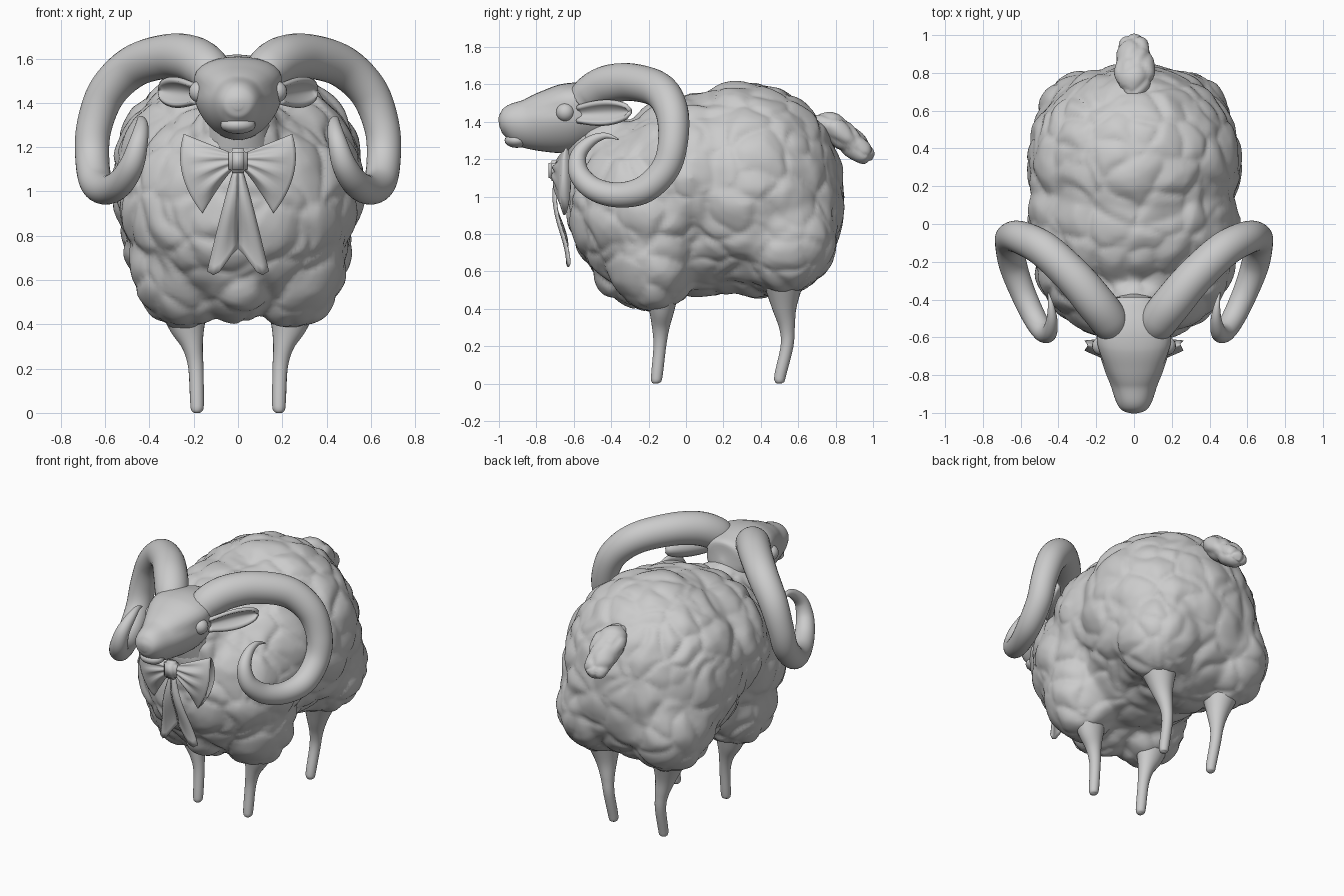
import bpy, bmesh, math
from mathutils import Vector, Matrix, noise

if "Cube" in bpy.data.objects:
    bpy.data.objects.remove(bpy.data.objects["Cube"])


def finish(bm, name, mirror=False):
    bmesh.ops.recalc_face_normals(bm, faces=bm.faces)
    me = bpy.data.meshes.new(name)
    bm.to_mesh(me)
    bm.free()
    for p in me.polygons:
        p.use_smooth = True
    ob = bpy.data.objects.new(name, me)
    bpy.context.collection.objects.link(ob)
    if mirror:
        ob.modifiers.new("mirror", "MIRROR").use_mirror_merge = False
    return ob


def ellipsoid(bm, c, r, seg=32):
    m = Matrix.Translation(c) @ Matrix.Diagonal((*r, 1))
    bmesh.ops.create_uvsphere(bm, u_segments=seg, v_segments=seg // 2, radius=1, matrix=m)


def skin(bm, rings, cap=True):
    rows = [[bm.verts.new(p) for p in ring] for ring in rings]
    n = len(rows[0])
    for a, b in zip(rows, rows[1:]):
        for i in range(n):
            bm.faces.new((a[i], a[(i + 1) % n], b[(i + 1) % n], b[i]))
    if cap:
        bm.faces.new(rows[0][::-1])
        bm.faces.new(rows[-1])


def loft(bm, pts, side=(1, 0, 0), sub=6, seg=24):
    """Smooth tube through (x, y, z, radius along side, other radius)."""
    pts = [p if len(p) == 5 else (*p, p[3]) for p in pts]
    path = []
    for i in range(len(pts) - 1):
        p0, p1, p2, p3 = (pts[max(0, min(len(pts) - 1, i + k))] for k in (-1, 0, 1, 2))
        for s in range(sub):
            t = s / sub
            path.append([0.5 * (2 * b + (c - a) * t + (2 * a - 5 * b + 4 * c - d) * t * t
                         + (3 * b - a - 3 * c + d) * t ** 3) for a, b, c, d in zip(p0, p1, p2, p3)])
    path.append(list(pts[-1]))
    pos = [Vector(p[:3]) for p in path]
    u = Vector(side)
    rings = []
    for i, p in enumerate(path):
        t = (pos[min(i + 1, len(pos) - 1)] - pos[max(i - 1, 0)]).normalized()
        u = (u - t * u.dot(t)).normalized()
        v = t.cross(u)
        rings.append([pos[i] + u * (math.cos(a) * max(p[3], .002)) + v * (math.sin(a) * max(p[4], .002))
                      for a in (2 * math.pi * k / seg for k in range(seg))])
    skin(bm, rings)


def woolly(me, amp, scale):
    """Push vertices out into rounded wool clumps."""
    me.update()
    moves = []
    for v in me.vertices:
        q = v.co * scale + noise.noise_vector(v.co * 5) * 0.35
        d = noise.voronoi(q)[0]
        puff = min(1, 1.7 * (d[1] - d[0])) ** 0.6
        moves.append(v.co + v.normal * amp * (puff - 0.4))
    for v, co in zip(me.vertices, moves):
        v.co = co


# Fleece: blended ellipsoids, remeshed into one skin
bm = bmesh.new()
ellipsoid(bm, (0, .32, 1.05), (.57, .52, .56))
ellipsoid(bm, (0, .42, .98), (.53, .43, .52))
ellipsoid(bm, (0, -.18, .94), (.53, .45, .48))
ellipsoid(bm, (0, .03, 1.10), (.56, .44, .45))
ellipsoid(bm, (0, .1, .82), (.42, .5, .35))
ellipsoid(bm, (0, -.25, .66), (.2, .26, .25))
ellipsoid(bm, (0, -.42, 1.2), (.22, .2, .25))
for s in (-1, 1):
    ellipsoid(bm, (s * .26, .53, .79), (.26, .28, .31))
    ellipsoid(bm, (s * .24, -.18, .70), (.25, .25, .32))
fleece = finish(bm, "fleece_body")
rm = fleece.modifiers.new("remesh", "REMESH")
rm.mode, rm.voxel_size = "VOXEL", 0.018
sm = fleece.modifiers.new("smooth", "SMOOTH")
sm.factor, sm.iterations = 0.5, 10
dg = bpy.context.evaluated_depsgraph_get()
me = bpy.data.meshes.new_from_object(fleece.evaluated_get(dg))
fleece.modifiers.clear()
fleece.data = me
woolly(me, 0.027, 5)
for p in me.polygons:
    p.use_smooth = True
sm = fleece.modifiers.new("soften", "SMOOTH")
sm.factor, sm.iterations = 0.5, 3

# Tail
bm = bmesh.new()
loft(bm, [(0, .66, 1.40, .01), (0, .69, 1.40, .05, .04), (0, .78, 1.37, .10, .07), (0, .87, 1.30, .095, .07),
          (0, .95, 1.23, .075, .055), (0, .98, 1.205, .05, .035), (0, .992, 1.195, .005)], sub=8, seg=40)
woolly(finish(bm, "tail").data, 0.016, 9)

# Legs
bm = bmesh.new()
loft(bm, [(.185, -.16, 0, .012), (.185, -.16, .012, .026), (.185, -.155, .05, .031), (.19, -.14, .2, .034),
          (.205, -.135, .3, .047), (.23, -.13, .4, .085, .07), (.25, -.13, .52, .12, .1)])
finish(bm, "front_legs", True)
bm = bmesh.new()
loft(bm, [(.185, .50, 0, .012), (.185, .50, .012, .026), (.185, .505, .05, .031), (.19, .54, .2, .034),
          (.20, .54, .3, .042), (.22, .525, .42, .07), (.25, .52, .6, .13)])
finish(bm, "back_legs", True)

# Head, broadened along the brow and narrowed at the jaw
bm = bmesh.new()
loft(bm, [(0, -1.0, 1.39, .02, .02), (0, -.985, 1.392, .065, .058), (0, -.94, 1.395, .097, .1),
          (0, -.85, 1.39, .128, .135), (0, -.75, 1.40, .165, .165), (0, -.65, 1.415, .192, .185),
          (0, -.57, 1.43, .195, .18), (0, -.48, 1.43, .165, .165), (0, -.4, 1.42, .12, .14),
          (0, -.37, 1.42, .02, .03)], seg=36)
for v in bm.verts:
    v.co.x *= 1 + 3.2 * max(0, v.co.z - 1.47) - 0.8 * max(0, 1.42 - v.co.z)
finish(bm, "head")

# Mouth and neck
bm = bmesh.new()
ellipsoid(bm, (0, -.905, 1.30), (.08, .065, .04), 20)
finish(bm, "lower_lip")
bm = bmesh.new()
loft(bm, [(0, -.53, 1.4, .14), (0, -.5, 1.28, .15), (0, -.4, 1.1, .2)])
finish(bm, "neck")

# Eyes
bm = bmesh.new()
ellipsoid(bm, (.172, -.645, 1.45), (.05, .05, .05), 20)
finish(bm, "eyes", True)

# Ears: cupped leaves opening outward and forward
bm = bmesh.new()
root, tip = Vector((.19, -.58, 1.44)), Vector((.36, -.30, 1.455))
axis = (tip - root).normalized()
back = Vector((-axis.y, axis.x, 0))
N, M = 16, 10
grid = []
for i in range(N + 1):
    t = i / N
    w = .008 + .053 * math.sin(math.pi * min(1, .12 + .88 * t ** 1.25)) ** .5
    grid.append([bm.verts.new(root.lerp(tip, t) + Vector((0, 0, w * s)) + back * ((.045 * (1 - s * s) - .015) * w / .06))
                 for s in (2 * j / M - 1 for j in range(M + 1))])
for a, b in zip(grid, grid[1:]):
    for j in range(M):
        bm.faces.new((a[j], a[j + 1], b[j + 1], b[j]))
ear = finish(bm, "ears", True)
so = ear.modifiers.new("thickness", "SOLIDIFY")
so.thickness, so.offset = 0.022, 0

# Curled horns
bm = bmesh.new()
loft(bm, [(.115, -.55, 1.51, .09), (.14, -.50, 1.555, .102), (.21, -.41, 1.6, .104), (.32, -.28, 1.61, .1),
          (.47, -.14, 1.565, .095), (.59, -.075, 1.45, .088), (.65, -.07, 1.29, .08), (.658, -.11, 1.15, .077),
          (.64, -.22, 1.04, .074), (.59, -.36, 1.008, .067), (.53, -.49, 1.04, .062), (.48, -.57, 1.12, .055),
          (.45, -.575, 1.22, .043), (.435, -.51, 1.295, .03), (.44, -.43, 1.325, .016), (.455, -.36, 1.305, .003)],
     side=(0, 0, 1), sub=8, seg=28)
finish(bm, "horns", True)

# Bow loops: pleated flattened sleeves flaring from the knot
bm = bmesh.new()
rings = []
for i in range(17):
    u = i / 16
    top = Vector((.02 + .225 * u, -.69 + .05 * u, 1.17 + .09 * u))
    low = Vector((.02 + .14 * u, -.69 + .04 * u, 1.10 - .2 * u ** 1.2))
    ring = []
    for k in range(48):
        a = 2 * math.pi * k / 48
        s = math.cos(a)
        p = low.lerp(top, (s + 1) / 2)
        p.x += .05 * u * (1 - s * s)
        p.y -= math.sin(a) * (.015 + .03 * math.sin(math.pi * u * .85))
        p.y += .008 * math.sin(s * 11) * math.sin(math.pi * min(1, u + .1))
        ring.append(p)
    rings.append(ring)
skin(bm, rings)
finish(bm, "bow_loops", True)

# Bow knot
bm = bmesh.new()
bmesh.ops.create_cube(bm, size=1, matrix=Matrix.Translation((0, -.70, 1.138)) @ Matrix.Diagonal((.085, .07, .11, 1)))
bmesh.ops.bevel(bm, geom=bm.edges[:], offset=.015, segments=3, affect="EDGES")
finish(bm, "bow_knot")

# Bow ribbon tails with slanted ends
bm = bmesh.new()
prev = None
for i in range(13):
    t = i / 12
    y = -.70 + .045 * t - .02 * math.sin(t * 5)
    inner, outer = Vector((.002, y, 1.1 - .36 * t)), Vector((.02 + .12 * t ** .9, y + .012, 1.1 - .46 * t))
    row = [bm.verts.new(inner.lerp(outer, s) - Vector((0, .012 * math.sin(math.pi * s),
           .045 * t * math.sin(math.pi * s ** 1.7)))) for s in (j / 5 for j in range(6))]
    for j in range(5 if prev else 0):
        bm.faces.new((prev[j], prev[j + 1], row[j + 1], row[j]))
    prev = row
tails = finish(bm, "bow_tails", True)
tails.modifiers.new("thickness", "SOLIDIFY").thickness = 0.008
